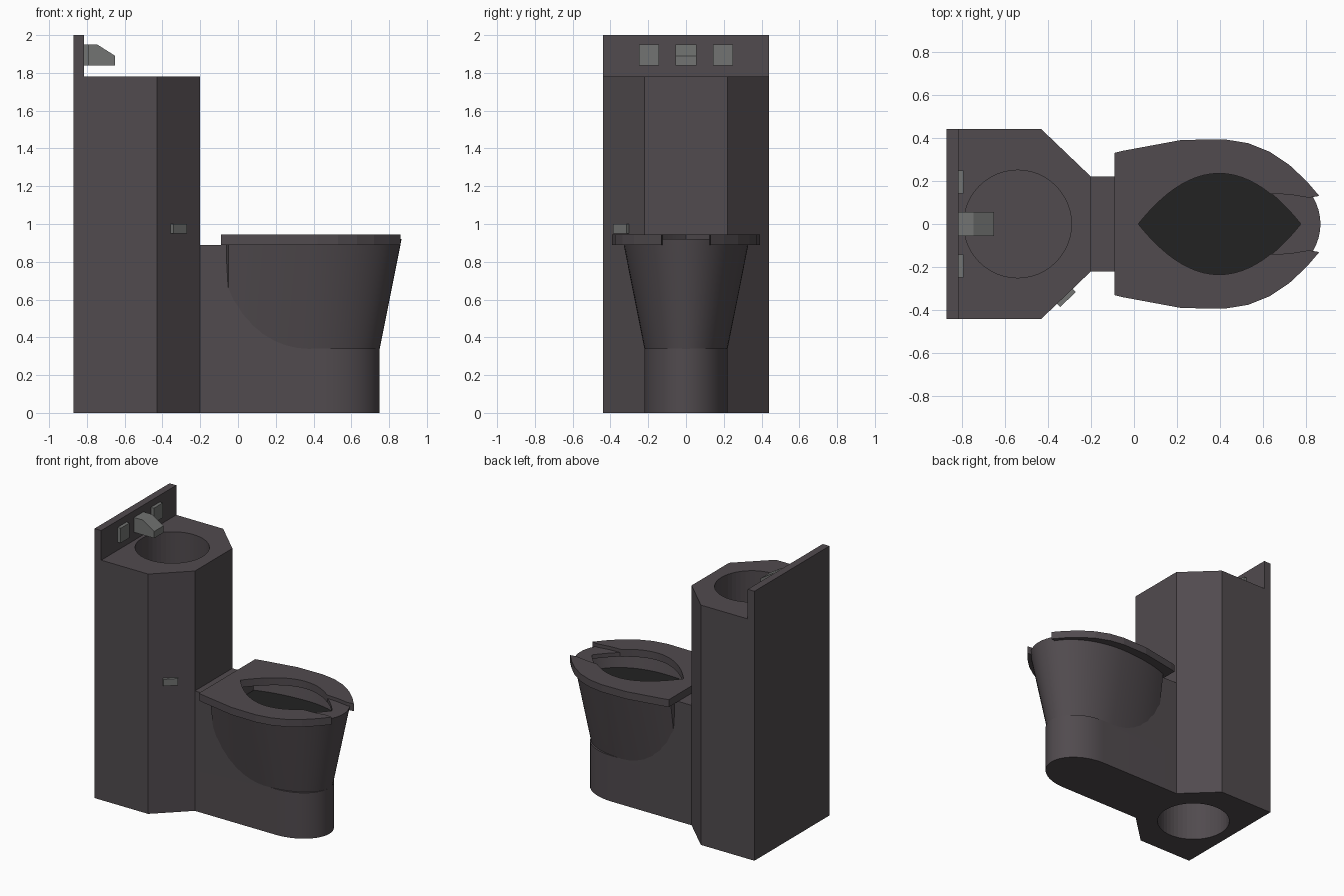
import bpy
import bmesh
from math import cos, sin, pi, radians
from mathutils import Matrix

cube = bpy.data.objects.get("Cube")
if cube:
    bpy.data.objects.remove(cube, do_unlink=True)


def material(name, colour):
    mat = bpy.data.materials.new(name)
    mat.use_nodes = True
    mat.diffuse_color = colour
    mat.node_tree.nodes["Principled BSDF"].inputs["Base Color"].default_value = colour
    return mat


BODY = material("dark_steel", (0.082, 0.07, 0.077, 1))
METAL = material("grey_metal", (0.17, 0.175, 0.17, 1))
DARK = material("black_water", (0.016, 0.016, 0.016, 1))


def finish(name, bm, *mats, smooth=False):
    bmesh.ops.recalc_face_normals(bm, faces=bm.faces)
    mesh = bpy.data.meshes.new(name)
    bm.to_mesh(mesh)
    bm.free()
    for mat in mats:
        mesh.materials.append(mat)
    obj = bpy.data.objects.new(name, mesh)
    bpy.context.collection.objects.link(obj)
    if smooth:
        bpy.ops.object.select_all(action="DESELECT")
        obj.select_set(True)
        bpy.context.view_layer.objects.active = obj
        bpy.ops.object.shade_smooth_by_angle(angle=radians(30))
    return obj


def prism(name, points, low, high, mat, axis="z", smooth=False):
    """Extrude a closed outline along z, or an xz outline along y."""
    def place(p, d):
        return (p[0], p[1], d) if axis == "z" else (p[0], d, p[1])
    bm = bmesh.new()
    face = bm.faces.new([bm.verts.new(place(p, low)) for p in points])
    grown = bmesh.ops.extrude_face_region(bm, geom=[face])["geom"]
    verts = [g for g in grown if isinstance(g, bmesh.types.BMVert)]
    bmesh.ops.translate(bm, verts=verts, vec=place((0, 0), high - low))
    return finish(name, bm, mat, smooth=smooth)


def box(name, centre, size, mat, turn=0):
    bm = bmesh.new()
    bmesh.ops.create_cube(bm, size=1, matrix=Matrix.Translation(centre)
                          @ Matrix.Rotation(turn, 4, "Z") @ Matrix.Diagonal((*size, 1)))
    return finish(name, bm, mat)


def disc(x, radius, count=48):
    return [(x + radius * cos(2 * pi * i / count), radius * sin(2 * pi * i / count))
            for i in range(count)]


def mirrored(half):
    return half + [(x, -y) for x, y in reversed(half) if abs(y) > 1e-6]


# Cabinet column with a round basin on top and a service hole underneath
cabinet = prism("cabinet", mirrored([(-0.2, 0.22), (-0.43, 0.44), (-0.87, 0.44)]), 0, 1.78, BODY)
cutters = [prism("basin_cutter", disc(-0.54, 0.25), 1.38, 1.9, BODY),
           prism("service_cutter", disc(-0.54, 0.25), -0.1, 1.3, BODY)]
for cutter in cutters:
    cutter.hide_render = True
    mod = cabinet.modifiers.new("hole", "BOOLEAN")
    mod.operation = "DIFFERENCE"
    mod.solver = "EXACT"
    mod.object = cutter
graph = bpy.context.evaluated_depsgraph_get()
cut_mesh = bpy.data.meshes.new_from_object(cabinet.evaluated_get(graph))
cabinet.modifiers.clear()
cabinet.data = cut_mesh
for cutter in cutters:
    bpy.data.objects.remove(cutter, do_unlink=True)
prism("basin_drain", disc(-0.54, 0.028, 20), 1.38, 1.386, BODY)

# Backsplash, spout and push buttons
box("backsplash", (-0.8425, 0, 1.89), (0.055, 0.88, 0.22), BODY)
prism("spout", [(-0.815, 1.84), (-0.65, 1.84), (-0.65, 1.89), (-0.745, 1.95), (-0.815, 1.95)],
      -0.055, 0.055, METAL, axis="y")
for side, label in ((1, "left"), (-1, "right")):
    box(label + "_tap_button", (-0.803, side * 0.195, 1.895), (0.025, 0.105, 0.11), METAL)
box("flush_button", (-0.317, -0.34, 0.975), (0.1, 0.03, 0.05), METAL, turn=radians(43.7))

# Pedestal: rounded foot and the neck that joins bowl to cabinet
foot = [(0.46 + 0.29 * cos(i * pi / 28), 0.22 * sin(i * pi / 28)) for i in range(15)]
prism("pedestal_foot", mirrored(foot + [(-0.2, 0.22)]), 0, 0.34, BODY, smooth=True)
prism("pedestal_neck", [(-0.2, 0.3), (-0.2, 0.89), (-0.03, 0.89), (-0.03, 0.72), (0.15, 0.6),
                        (0.4, 0.33)], -0.22, 0.22, BODY, axis="y")

# Bowl: tapered hollow shell with a pointed oval opening
COUNT = 64


def bowl_ring(z, level, scale=1.0):
    front, width = 0.37 + 0.11 * level, 0.22 + 0.11 * level
    ring = []
    for i in range(COUNT):
        c, s = cos(2 * pi * i / COUNT), sin(2 * pi * i / COUNT)
        x = max(0.38 + c * (front if c > 0 else 0.68), -0.06)
        ring.append((0.38 + (x - 0.38) * scale, width * s * scale, z))
    return ring


def opening(grow=0.0):
    angles = [2 * pi * i / COUNT for i in range(COUNT)]
    return [(0.395 + (0.375 + grow) * cos(t), (0.235 + grow) * sin(t) * abs(sin(t)))
            for t in angles]


def lens_ring(z):
    return [(x, y, z) for x, y in opening(0.004)]


bm = bmesh.new()
rings = [bowl_ring(0.3, -0.07), bowl_ring(0.89, 1), bowl_ring(0.92, 1.05), lens_ring(0.92),
         lens_ring(0.89), bowl_ring(0.885, 1, 0.96), bowl_ring(0.77, 0.78, 0.96)]
loops = [[bm.verts.new(p) for p in ring] for ring in rings]
for a, b in zip(loops, loops[1:]):
    for i in range(COUNT):
        j = (i + 1) % COUNT
        bm.faces.new((a[i], a[j], b[j], b[i]))
bm.faces.new(loops[0])
bm.faces.new(loops[-1]).material_index = 1
finish("bowl", bm, BODY, DARK, smooth=True)

# Open-front seat
outer = [(-0.09, 0.33), (-0.05, 0.34), (0.22, 0.39), (0.42, 0.393), (0.53, 0.375),
         (0.63, 0.335), (0.72, 0.275), (0.8, 0.2), (0.86, 0.13)]
notch = [(0.81, 0.122), (0.72, 0.137)]
inner = [p for p in opening()[:COUNT // 2] if p[0] < 0.64 and p[1] > 0.0001]
prism("seat", mirrored(outer + notch + inner + [(0.02, 0)]), 0.89, 0.945, BODY)
